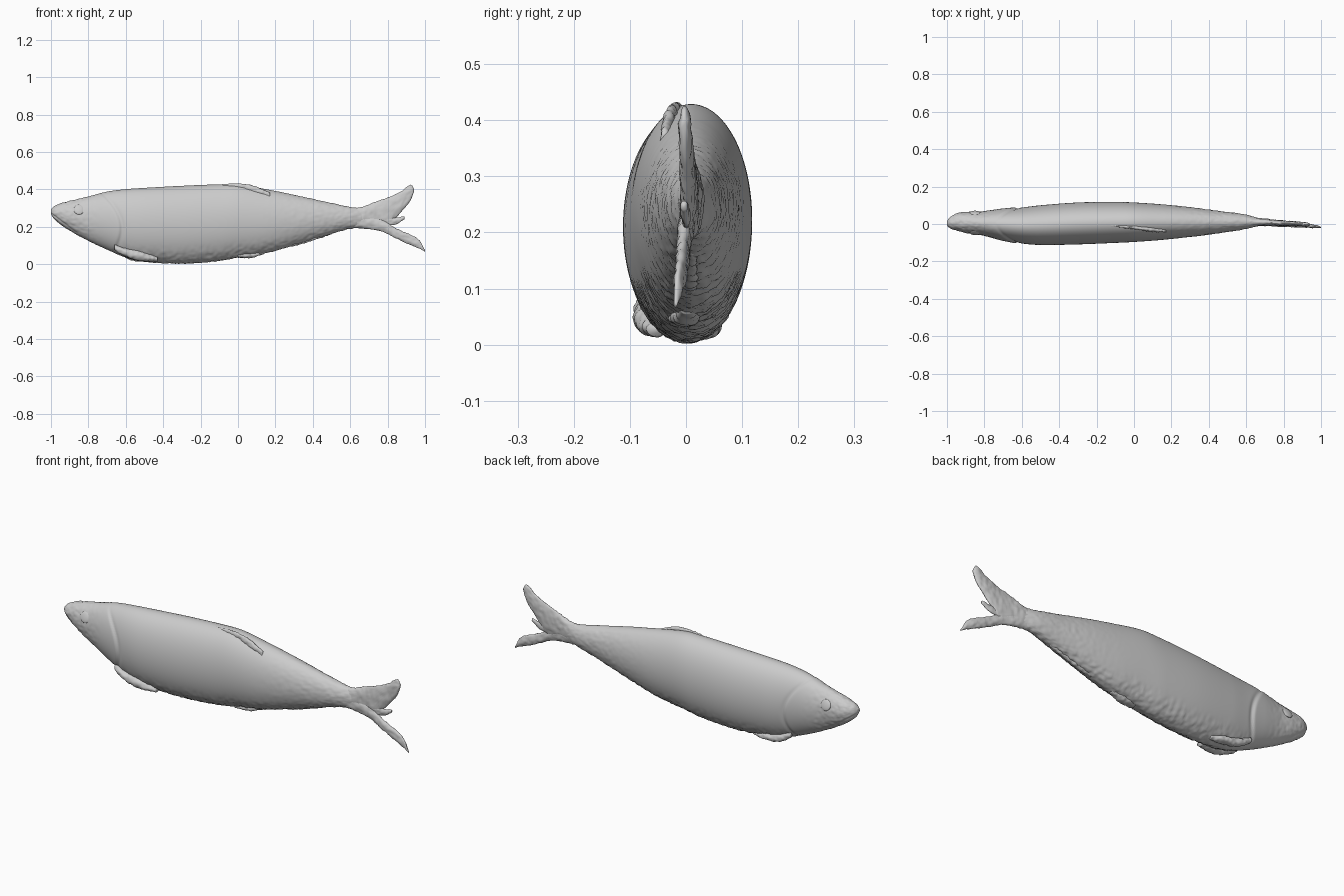
import bpy, bmesh, math
from mathutils import Vector, noise


def sample(rows, x):
    """Smooth (Hermite) interpolation of station rows at x."""
    n = len(rows)
    i = 0
    while i < n - 2 and x > rows[i + 1][0]:
        i += 1
    a, b = rows[i], rows[i + 1]
    p, q = rows[max(i - 1, 0)], rows[min(i + 2, n - 1)]
    d = b[0] - a[0]
    t = min(max((x - a[0]) / d, 0), 1)
    out = []
    for k in range(1, 5):
        m0 = (b[k] - p[k]) / (b[0] - p[0]) * d
        m1 = (q[k] - a[k]) / (q[0] - a[0]) * d
        out.append((2*t**3 - 3*t**2 + 1) * a[k] + (t**3 - 2*t**2 + t) * m0
                   + (3*t**2 - 2*t**3) * b[k] + (t**3 - t**2) * m1)
    return out


def loft(name, rows, rings, sides, detail=None, ease=1.0):
    """Skin elliptical sections; rows are (x, top z, bottom z, min y, max y)."""
    bm = bmesh.new()
    x0, x1 = rows[0][0], rows[-1][0]
    loops = []
    for i in range(rings + 1):
        x = x0 + (x1 - x0) * (i / rings) ** ease
        top, bot, lo, hi = sample(rows, x)
        ring = []
        for j in range(sides):
            a = 2 * math.pi * j / sides
            n = Vector((0, math.sin(a), math.cos(a)))
            p = Vector((x, (lo + hi) / 2 + (hi - lo) / 2 * n.y,
                        (top + bot) / 2 + (top - bot) / 2 * n.z))
            if detail:
                p += n * detail(p, n)
            ring.append(bm.verts.new(p))
        loops.append(ring)
    for r, s in zip(loops, loops[1:]):
        for j in range(sides):
            k = (j + 1) % sides
            bm.faces.new((r[j], r[k], s[k], s[j]))
    bm.faces.new(loops[0])
    bm.faces.new(loops[-1][::-1])
    bmesh.ops.recalc_face_normals(bm, faces=bm.faces)
    me = bpy.data.meshes.new(name)
    bm.to_mesh(me)
    bm.free()
    for f in me.polygons:
        f.use_smooth = True
    ob = bpy.data.objects.new(name, me)
    bpy.context.collection.objects.link(ob)
    return ob


def bump(lo, hi, v):
    t = min(max((v - lo) / (hi - lo), 0), 1)
    return t * t * (3 - 2 * t)


def skin(p, n):
    """Gill cover step, jaw crease and rough scale patches."""
    d = 0.0
    side = abs(n.y)
    edge = -0.63 - 3.0 * (p.z - 0.19) ** 2          # curved rear edge of gill cover
    d += 0.005 * side * (1 - bump(edge - 0.008, edge + 0.008, p.x)) * bump(-0.85, -0.7, p.x)
    d -= 0.004 * side * math.exp(-((p.x - edge - 0.012) / 0.01) ** 2)
    jaw = 0.27 - 0.75 * (p.x + 1)                   # mouth line
    if p.x < -0.86:
        d -= 0.005 * side * math.exp(-((p.z - jaw) / 0.006) ** 2)
    rough = max(bump(-0.45, -0.95, n.z) * bump(-0.7, -0.5, p.x),
                0.45 * bump(0.05, 0.5, p.x), 0.5 * (1 - bump(-0.85, -0.7, p.x)))
    d += 0.0045 * rough * noise.noise(p * 55)
    d += 0.002 * rough * noise.noise(p * 130)
    return d


def ragged(p, n):
    return 0.004 * noise.noise(p * 60)


# Body
body = [
    (-1.0, .293, .268, -.008, .014), (-.985, .308, .245, -.022, .035),
    (-.95, .325, .213, -.034, .056), (-.9, .338, .18, -.047, .064),
    (-.8, .362, .125, -.062, .068), (-.7, .388, .078, -.085, .078),
    (-.6, .401, .036, -.104, .088), (-.5, .408, .014, -.112, .10),
    (-.3, .419, .004, -.109, .115), (-.1, .427, .018, -.101, .118),
    (.0, .427, .036, -.096, .115), (.15, .401, .06, -.085, .105),
    (.3, .371, .102, -.069, .09), (.45, .338, .148, -.05, .07),
    (.6, .306, .19, -.026, .05), (.68, .295, .2, -.006, .026)]
loft("body", body, 220, 96, skin, 1.25)

# Forked tail
loft("tail_upper_lobe", [
    (.56, .302, .2, -.02, .045), (.65, .305, .2, -.012, .034),
    (.72, .328, .208, -.008, .026), (.8, .356, .203, -.01, .018),
    (.83, .368, .235, -.01, .016), (.87, .388, .275, -.011, .013),
    (.9, .41, .312, -.012, .011), (.925, .427, .345, -.013, .008),
    (.94, .405, .385, -.01, .003)], 50, 40, ragged)
loft("tail_lower_lobe", [
    (.6, .26, .195, -.015, .035), (.7, .26, .188, -.01, .025),
    (.78, .235, .172, -.014, .012), (.82, .207, .15, -.016, .008),
    (.88, .175, .122, -.018, .005), (.93, .153, .1, -.02, .001),
    (.97, .128, .083, -.022, -.006), (1.0, .075, .066, -.022, -.016)], 45, 32, ragged)
loft("tail_middle_rays", [
    (.74, .27, .23, -.006, .016), (.8, .252, .21, -.008, .01),
    (.85, .25, .215, -.009, .007), (.89, .256, .242, -.008, .003)], 20, 20, ragged)

# Folded dorsal fin
loft("dorsal_fin", [
    (-.12, .424, .40, -.016, -.002), (0, .432, .40, -.028, -.01),
    (.08, .42, .38, -.04, -.018), (.17, .384, .355, -.046, -.03)], 50, 20, ragged)

# Folded pectoral fins
loft("pectoral_fin_right", [
    (-.66, .105, .075, -.08, -.055), (-.6, .085, .04, -.092, -.045),
    (-.52, .07, .018, -.093, -.04), (-.43, .04, .015, -.07, -.03)], 40, 24, ragged)
loft("pectoral_fin_left", [
    (-.64, .09, .06, .035, .06), (-.57, .06, .02, .025, .063),
    (-.48, .045, .01, .015, .058), (-.42, .03, .012, .015, .04)], 40, 24, ragged)

# Pelvic and anal fins along the keel
loft("pelvic_fin", [
    (0, .06, .034, -.03, .02), (.07, .065, .034, -.025, .025),
    (.14, .075, .055, -.01, .02)], 25, 20, ragged)
loft("anal_fin", [
    (.26, .11, .088, -.005, .02), (.35, .13, .11, -.004, .02),
    (.5, .175, .16, .002, .018)], 35, 16, ragged)

# Eyes, set into the head surface on both sides
ex, ez = -.85, .292
top, bot, lo, hi = sample(body, ex)
reach = math.sqrt(1 - ((ez - (top + bot) / 2) / ((top - bot) / 2)) ** 2)
for label, s in (("right", -1), ("left", 1)):
    y = (lo + hi) / 2 + s * (hi - lo) / 2 * reach
    bpy.ops.mesh.primitive_uv_sphere_add(segments=24, ring_count=12, radius=.028,
                                         location=(ex, y - s * .002, ez))
    eye = bpy.context.object
    eye.name = "eye_" + label
    eye.scale = (1, .3, 1)
    eye.rotation_euler.x = -s * -.35
    bpy.ops.object.shade_smooth()
